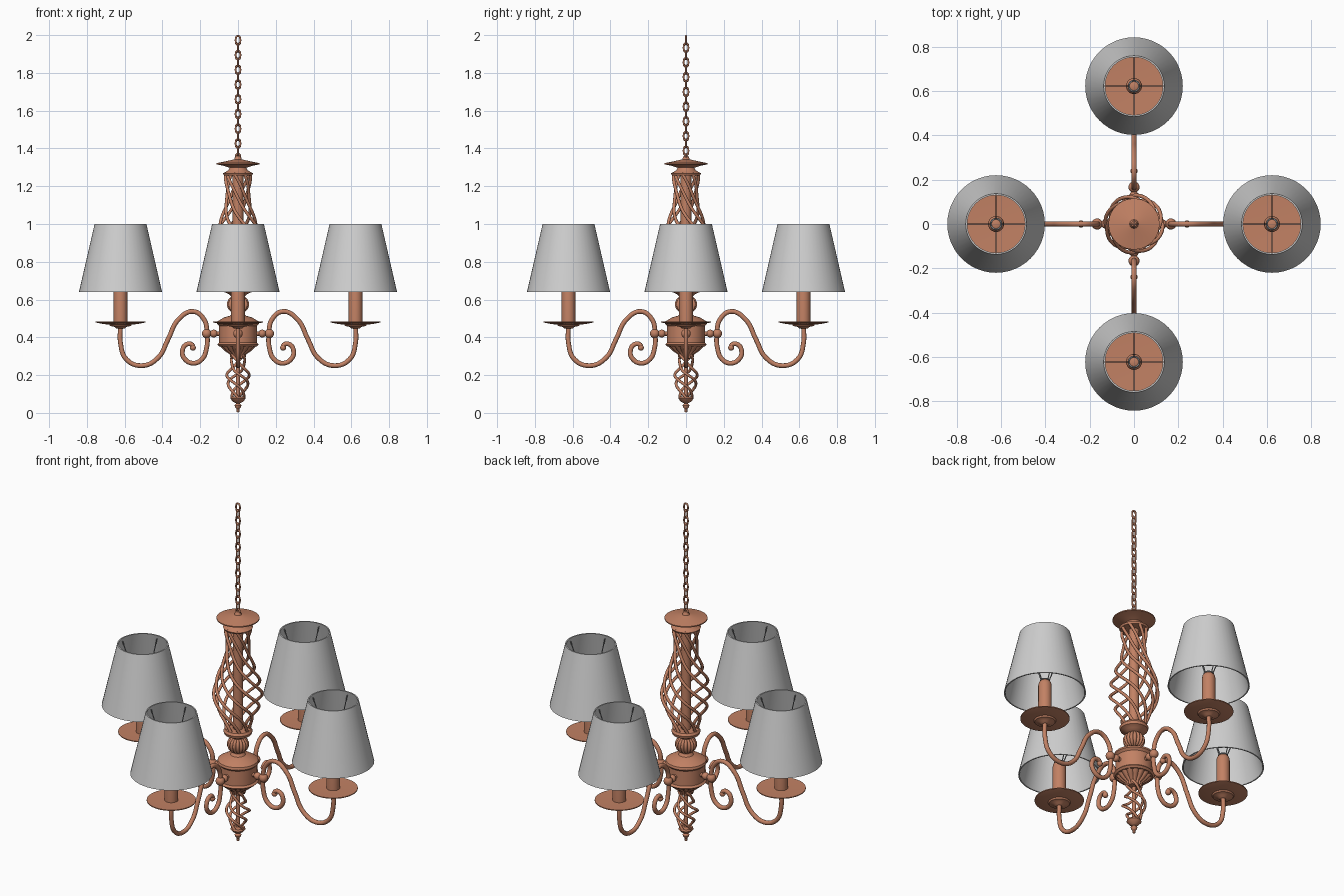
import bpy, bmesh, math
from math import sin, cos, pi, tau

if "Cube" in bpy.data.objects:
    bpy.data.objects.remove(bpy.data.objects["Cube"])


def material(name, rgb):
    m = bpy.data.materials.new(name)
    m.diffuse_color = (*rgb, 1)
    m.use_nodes = True
    m.node_tree.nodes["Principled BSDF"].inputs["Base Color"].default_value = m.diffuse_color
    return m


COPPER = material("copper", (0.54, 0.22, 0.127))
FABRIC = material("grey_fabric", (0.62, 0.62, 0.62))
WIRE = material("dark_grey_wire", (0.25, 0.26, 0.27))


def add(name, mesh, mat, angle=40):
    mesh.materials.clear()
    mesh.materials.append(mat)
    ob = bpy.data.objects.new(name, mesh)
    bpy.context.collection.objects.link(ob)
    bpy.ops.object.select_all(action='DESELECT')
    ob.select_set(True)
    bpy.context.view_layer.objects.active = ob
    bpy.ops.object.shade_smooth_by_angle(angle=math.radians(angle))
    return ob


def lathe(name, profile, mat=COPPER, n=40, closed=False, flutes=0, depth=0.0):
    """Spin (radius, z) points around z, with optional flutes."""
    bm = bmesh.new()
    rings = []
    for r, z in profile:
        ring = []
        for k in range(n):
            a = tau * k / n
            q = r * (1 - depth * (1 - abs(sin(flutes * a / 2)))) if flutes else r
            ring.append(bm.verts.new((q * cos(a), q * sin(a), z)))
        rings.append(ring)
    pairs = list(zip(rings, rings[1:]))
    if closed:
        pairs.append((rings[-1], rings[0]))
    for lo, hi in pairs:
        for k in range(n):
            j = (k + 1) % n
            bm.faces.new((lo[k], lo[j], hi[j], hi[k]))
    bmesh.ops.remove_doubles(bm, verts=bm.verts, dist=1e-5)
    bmesh.ops.recalc_face_normals(bm, faces=bm.faces)
    me = bpy.data.meshes.new(name)
    bm.to_mesh(me)
    bm.free()
    return add(name, me, mat)


def tube(name, paths, radius, mat=COPPER, cyclic=False, res=6, bevel=2):
    """Round wires along smooth paths, turned into a mesh."""
    cu = bpy.data.curves.new(name, 'CURVE')
    cu.dimensions = '3D'
    cu.bevel_depth, cu.bevel_resolution = radius, bevel
    cu.resolution_u, cu.use_fill_caps = res, True
    for pts in paths:
        sp = cu.splines.new('BEZIER')
        sp.bezier_points.add(len(pts) - 1)
        for bp, p in zip(sp.bezier_points, pts):
            bp.co = p
            bp.handle_left_type = bp.handle_right_type = 'AUTO'
        sp.use_cyclic_u = cyclic
    tmp = bpy.data.objects.new("tmp", cu)
    bpy.context.collection.objects.link(tmp)
    bpy.context.view_layer.update()
    dg = bpy.context.evaluated_depsgraph_get()
    me = bpy.data.meshes.new_from_object(tmp.evaluated_get(dg))
    bpy.data.objects.remove(tmp)
    return add(name, me, mat, 60)


def ball(r, z, n=8, squash=1.0):
    return [(r * sin(pi * i / n), z - squash * r * cos(pi * i / n)) for i in range(n + 1)]


def interp(keys, z):
    """Smoothly blended radius from (z, radius) keys."""
    for (z0, r0), (z1, r1) in zip(keys, keys[1:]):
        if z <= z1 + 1e-9:
            t = (z - z0) / (z1 - z0)
            return r0 + (r1 - r0) * t * t * (3 - 2 * t)
    return keys[-1][1]


def cage(name, keys, wires, turns, radius, steps=24):
    z0, z1 = keys[0][0], keys[-1][0]
    paths = []
    for w in range(wires):
        pts = []
        for i in range(steps + 1):
            z = z0 + (z1 - z0) * i / steps
            a = tau * (w / wires - turns * i / steps)
            r = interp(keys, z)
            pts.append((r * cos(a), r * sin(a), z))
        paths.append(pts)
    return tube(name, paths, radius, res=3)


# Central column, from the bottom finial up to the canopy
lathe("bottom_finial", [(0, 0), (0.007, 0.006), (0.007, 0.02), (0.016, 0.03), (0.018, 0.04),
                        (0.009, 0.05), (0.028, 0.06), (0.04, 0.075), (0.036, 0.085), (0, 0.09)])
lathe("lower_rod", [(0.011, 0.08), (0.011, 0.31)], n=16)
cage("lower_cage", [(0.08, 0.032), (0.19, 0.062), (0.26, 0.034), (0.31, 0.04)], 4, 0.9, 0.0075)
lathe("hub_cup", [(0, 0.285), (0.04, 0.288), (0.045, 0.31), (0.075, 0.33), (0.1, 0.355), (0, 0.36)],
      n=96, flutes=16, depth=0.12)
lathe("hub", [(0, 0.35), (0.1, 0.352), (0.11, 0.362), (0.1, 0.372), (0.1, 0.46), (0.112, 0.472),
              (0.108, 0.485), (0.075, 0.505), (0.04, 0.515), (0.03, 0.53), (0, 0.53)])
lathe("fluted_ball", ball(0.06, 0.575, 12, 0.85), n=96, flutes=16, depth=0.16)
lathe("cage_cup", [(0, 0.615), (0.035, 0.617), (0.05, 0.63), (0.074, 0.64), (0.078, 0.655),
                   (0.07, 0.668), (0, 0.672)])
lathe("upper_rod", [(0.028, 0.66), (0.028, 1.28)], n=20)
cage("upper_cage", [(0.66, 0.062), (0.87, 0.13), (1.16, 0.058), (1.27, 0.068)], 8, 0.8, 0.0085)
lathe("canopy", [(0, 1.255), (0.075, 1.258), (0.08, 1.268), (0.05, 1.285), (0.045, 1.298),
                 (0.075, 1.308), (0.115, 1.316), (0.115, 1.322), (0.07, 1.331), (0.02, 1.342),
                 (0.012, 1.36), (0, 1.362)])

# Hanging chain: alternate links turned a quarter turn
w, h = 0.0115, 0.0225
link_path = [(w, 0, 0.01), (w * .7, 0, h - .003), (0, 0, h), (-w * .7, 0, h - .003), (-w, 0, 0.01),
             (-w, 0, -0.01), (-w * .7, 0, -h + .003), (0, 0, -h), (w * .7, 0, -h + .003), (w, 0, -0.01)]
link = tube("chain_link", [link_path], 0.005, cyclic=True, res=3)
link.location.z = 1.9725
for i in range(1, 17):
    c = link.copy()
    c.name = "chain_link_%d" % i
    c.location.z = 1.9725 - 0.039 * i
    c.rotation_euler.z = pi / 2 * (i % 2)
    bpy.context.collection.objects.link(c)

# One branch along +x, then copied round the column
R = 0.622
arm = [(R, 0.465), (R, 0.37), (0.592, 0.285), (0.51, 0.25), (0.425, 0.29), (0.37, 0.39),
       (0.315, 0.495), (0.238, 0.537), (0.18, 0.495), (0.164, 0.42), (0.166, 0.345), (0.19, 0.285),
       (0.236, 0.263), (0.283, 0.287), (0.294, 0.33), (0.272, 0.363), (0.243, 0.36), (0.238, 0.342)]
branch = [tube("curved_arm", [[(x, 0, z) for x, z in arm]], 0.0125, bevel=3)]

# Scroll tip, joint ball and stub that hold the arm to the hub
for name, x, z, r in (("scroll_tip", 0.239, 0.345, 0.016), ("joint_ball", 0.166, 0.42, 0.025),
                      ("joint_bead", 0.128, 0.42, 0.021)):
    o = lathe(name, ball(r, 0), n=20)
    o.location = (x, 0, z)
    branch.append(o)
branch.append(tube("arm_stub", [[(0.09, 0, 0.42), (0.16, 0, 0.42)]], 0.012))

# Drip pan, candle sleeve and lamp holder ring
pan = lathe("drip_pan", [(0, 0.445), (0.022, 0.447), (0.03, 0.455), (0.055, 0.46), (0.06, 0.468),
                         (0.09, 0.47), (0.132, 0.479), (0.132, 0.484), (0.06, 0.482), (0, 0.482)])
candle = lathe("candle", [(0.036, 0.475), (0.036, 0.685), (0.033, 0.7), (0.024, 0.712), (0.016, 0.716), (0, 0.716)], n=28)

# Shade with its wire support
shade = lathe("lamp_shade", [(0.22, 0.64), (0.137, 1.0), (0.13, 1.0), (0.213, 0.64)],
              FABRIC, 48, closed=True)
ring = tube("shade_ring", [[(0.024 * cos(tau * k / 8), 0.024 * sin(tau * k / 8), 0.715)
                            for k in range(8)]], 0.004, WIRE, cyclic=True, res=3)
wires = tube("shade_wires", [[(0.024 * cos(a), 0.024 * sin(a), 0.715),
                              (0.132 * cos(a), 0.132 * sin(a), 0.98)]
                             for a in (0, pi / 2, pi, 3 * pi / 2)], 0.003, WIRE, res=1, bevel=1)
for o in (pan, candle, shade, ring, wires):
    o.location.x = R
    branch.append(o)

for o in branch:
    x = o.location.x
    for q in (1, 2, 3):
        c = o.copy()
        c.name = "%s_%d" % (o.name, q + 1)
        c.location.x, c.location.y = x * cos(q * pi / 2), x * sin(q * pi / 2)
        c.rotation_euler.z = q * pi / 2
        bpy.context.collection.objects.link(c)
